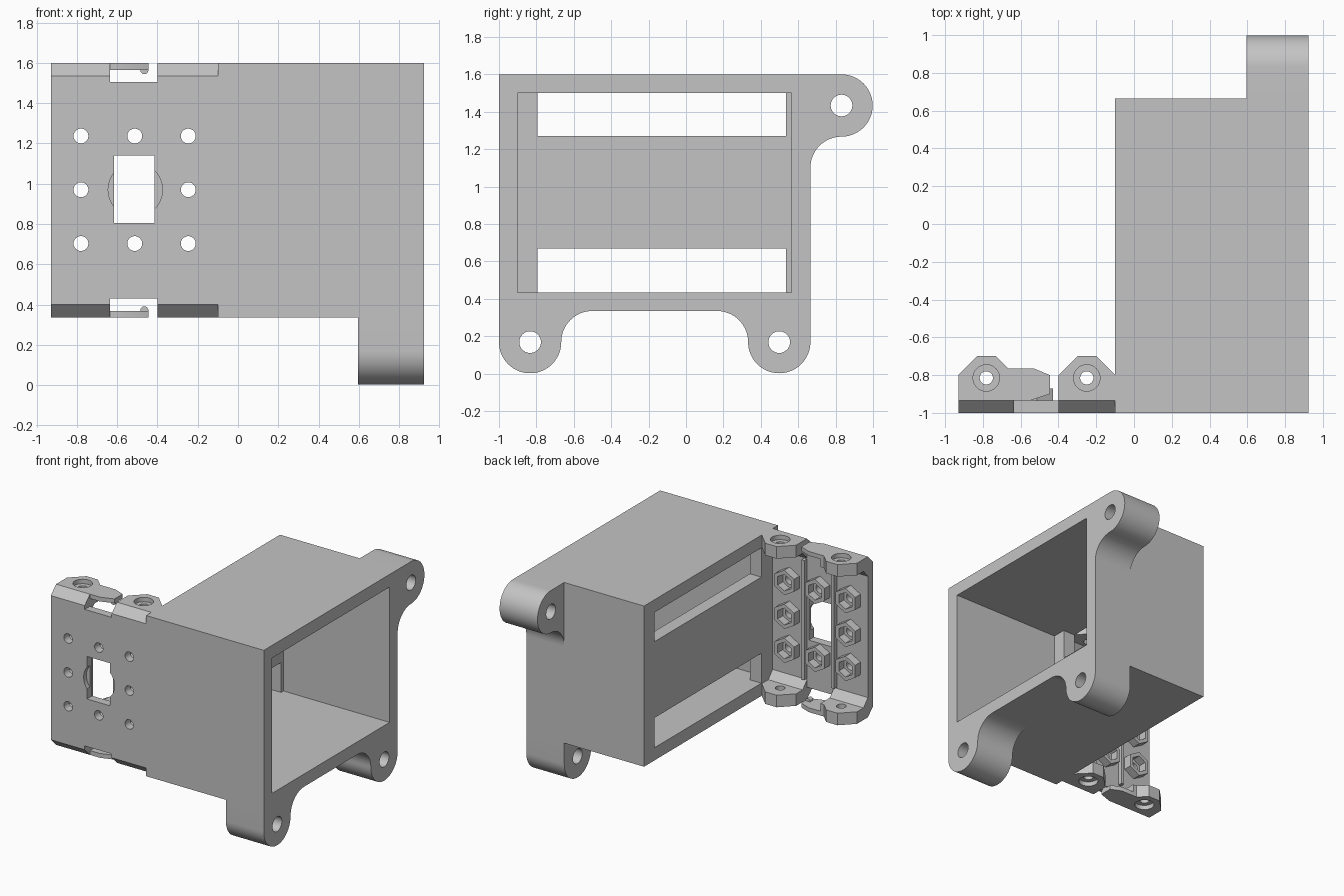
import bpy, bmesh, math
from mathutils import Vector

cube = bpy.data.objects.get("Cube")
if cube:
    bpy.data.objects.remove(cube, do_unlink=True)

grey = bpy.data.materials.new("light_grey")
grey.use_nodes = True
tone = (0.55, 0.55, 0.55, 1)
grey.diffuse_color = tone
grey.node_tree.nodes["Principled BSDF"].inputs["Base Color"].default_value = tone


def prism(name, pts, axis, lo, hi):
    """Extrude a 2D outline along the named axis."""
    def place(p, h):
        a, b = p
        return {"x": (h, a, b), "y": (a, h, b), "z": (a, b, h)}[axis]
    bm = bmesh.new()
    face = bm.faces.new([bm.verts.new(place(p, lo)) for p in pts])
    new = bmesh.ops.extrude_face_region(bm, geom=[face])["geom"]
    shift = Vector(place((0, 0), hi - lo))
    bmesh.ops.translate(bm, vec=shift, verts=[g for g in new if isinstance(g, bmesh.types.BMVert)])
    bmesh.ops.recalc_face_normals(bm, faces=bm.faces)
    mesh = bpy.data.meshes.new(name)
    bm.to_mesh(mesh)
    bm.free()
    mesh.materials.append(grey)
    obj = bpy.data.objects.new(name, mesh)
    bpy.context.collection.objects.link(obj)
    return obj


def box(name, x, y, z):
    return prism(name, [(x[0], y[0]), (x[1], y[0]), (x[1], y[1]), (x[0], y[1])], "z", *z)


def arc(cx, cy, r, start, end, n):
    steps = [math.radians(start + (end - start) * i / n) for i in range(n + 1)]
    return [(cx + r * math.cos(a), cy + r * math.sin(a)) for a in steps]


def disc(name, c, r, axis, lo, hi, n=32):
    turn = 90 if n == 6 else 0
    return prism(name, arc(*c, r, turn, turn + 360, n)[:-1], axis, lo, hi)


def cut(obj, *cutters):
    """Subtract each cutter, then discard it."""
    for c in cutters:
        c.hide_render = True
        mod = obj.modifiers.new("cut", "BOOLEAN")
        mod.operation, mod.solver, mod.object = "DIFFERENCE", "EXACT", c
        bpy.context.view_layer.update()
        graph = bpy.context.evaluated_depsgraph_get()
        mesh = bpy.data.meshes.new_from_object(obj.evaluated_get(graph))
        obj.modifiers.clear()
        obj.data = mesh
        bpy.data.objects.remove(c, do_unlink=True)


FLOOR, TOP = 0.335, 1.6
parts = []

# Open housing with two long slots in its closed end
housing = box("housing", (-0.1, 0.925), (-1, 0.665), (FLOOR, TOP))
cut(housing,
    box("cavity", (0, 1.1), (-0.9, 0.565), (0.435, 1.5)),
    box("low_slot", (-0.2, 0.05), (-0.795, 0.535), (0.435, 0.67)),
    box("high_slot", (-0.2, 0.05), (-0.795, 0.535), (1.27, 1.5)))
parts.append(housing)

# Rounded mounting lugs: one side flush, the other blended into the wall
R = 0.1665
lug = [(R, 0)] + arc(0, R, R, 0, 180, 32) + arc(-2 * R, R, R, 0, -90, 16)[1:]
places = {
    "front_lower_lug": lambda u, v: (-1 + R - u, FLOOR - v),
    "back_lower_lug": lambda u, v: (0.665 - R + u, FLOOR - v),
    "back_upper_lug": lambda u, v: (0.665 + v, TOP - R + u),
}
for name, put in places.items():
    obj = prism(name, [put(*p) for p in lug], "x", 0.595, 0.925)
    cut(obj, disc("bolt_hole", put(0, R), 0.058, "x", 0.5, 1))
    parts.append(obj)

# Mounting panel with chamfered front edges, end notches and a window
BACK = -0.935
panel = prism("mounting_panel", [(-1, 0.4), (-1, 1.535), (BACK, TOP), (BACK, FLOOR)], "x", -0.93, -0.1)
cut(panel,
    box("upper_notch", (-0.635, -0.4), (-1.1, -0.8), (1.505, 1.7)),
    box("lower_notch", (-0.635, -0.4), (-1.1, -0.8), (0.2, 0.43)),
    disc("window_recess", (-0.51, 0.97), 0.135, "y", -1.1, -0.965),
    box("window", (-0.615, -0.415), (-1.1, -0.8), (0.805, 1.14)))
parts.append(panel)

# Screw holes with hexagonal nut holders behind them
for x in (-0.78, -0.513, -0.247):
    for z in (0.703, 0.97, 1.237):
        if x == -0.513 and z == 0.97:
            continue
        cut(panel, disc("screw_hole", (x, z), 0.037, "y", -1.1, -0.8, 24))
        nut = disc("nut_holder", (x, z), 0.098, "y", BACK, -0.87, 6)
        cut(nut, disc("nut_pocket", (x, z), 0.066, "y", -1, -0.8, 6))
        parts.append(nut)

# Thin ribs beside the middle column
for x in (-0.66, -0.4):
    parts.append(box("panel_rib", (x, x + 0.025), (BACK, -0.9), (0.5, 1.44)))

# Ears, tongue and gussets, repeated at top and bottom
inner_ear = [(-0.4, BACK), (-0.1, BACK), (-0.1, -0.8), (-0.2, -0.7), (-0.3, -0.7), (-0.4, -0.8)]
outer_ear = [(-0.93, BACK), (-0.635, BACK), (-0.635, -0.765), (-0.665, -0.765),
             (-0.73, -0.7), (-0.83, -0.7), (-0.93, -0.8)]
tongue = [(-0.635, BACK), (-0.55, BACK), (-0.445, -0.9), (-0.445, -0.8), (-0.53, -0.765), (-0.635, -0.765)]
for side, flip in (("upper", False), ("lower", True)):
    def h(z):
        return FLOOR + TOP - z if flip else z

    def span(a, b):
        return sorted((h(a), h(b)))

    for label, outline, x, ends in (("inner", inner_ear, -0.25, (-0.4, -0.1)),
                                    ("outer", outer_ear, -0.782, (-0.93, -0.635))):
        ear = prism(f"{side}_{label}_ear", outline, "z", *span(1.505, TOP))
        cut(ear,
            disc("counterbore", (x, -0.815), 0.07, "z", *span(1.565, 1.7)),
            disc("ear_hole", (x, -0.815), 0.035, "z", *span(1.4, 1.7)))
        gusset = [(BACK, h(1.505)), (-0.88, h(1.505)), (BACK, h(1.445))]
        parts += [ear, prism(f"{side}_{label}_gusset", gusset, "x", *ends)]
    parts.append(prism(f"{side}_tongue", tongue, "z", *span(1.566, TOP)))
    parts.append(disc(f"{side}_catch", (-0.465, h(1.564)), 0.02, "y", -0.89, -0.85, 16))

# Smooth the round faces and keep the edges crisp
bpy.ops.object.select_all(action="DESELECT")
for obj in parts:
    obj.select_set(True)
bpy.context.view_layer.objects.active = housing
bpy.ops.object.shade_smooth_by_angle(angle=math.radians(30))
